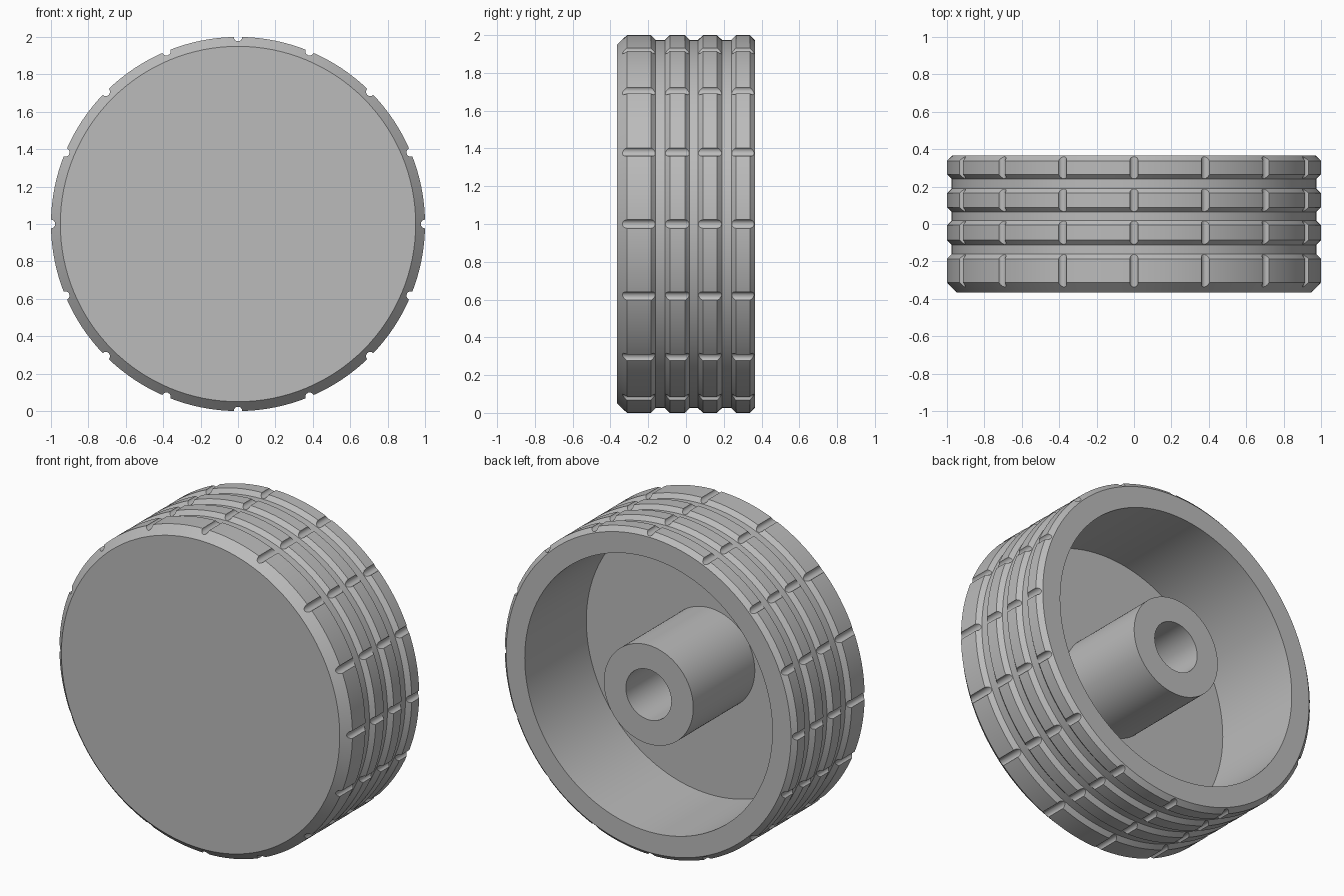
import bpy, bmesh, math
from mathutils import Matrix, Vector

cube = bpy.data.objects.get("Cube")
if cube:
    bpy.data.objects.remove(cube)

HALF = 0.365       # half the wheel width
GROOVE_R = 0.975   # radius at the bottom of the tread grooves
FLOOR_Y = -0.235   # inner face of the closed front
SEGMENTS = 128
NOTCHES = 16
AXLE = Vector((0, 0, 1))


def new_object(name, bm):
    mesh = bpy.data.meshes.new(name)
    bm.to_mesh(mesh)
    bm.free()
    obj = bpy.data.objects.new(name, mesh)
    bpy.context.collection.objects.link(obj)
    return obj


def lathe(name, profile):
    """Spin (radius, y) points around the axle."""
    bm = bmesh.new()
    verts = [bm.verts.new((r, y, 1)) for r, y in profile]
    edges = [bm.edges.new(pair) for pair in zip(verts, verts[1:])]
    bmesh.ops.spin(bm, geom=verts + edges, cent=AXLE, axis=(0, 1, 0),
                   angle=math.tau, steps=SEGMENTS, use_merge=True)
    bmesh.ops.remove_doubles(bm, verts=bm.verts, dist=0.0001)
    bmesh.ops.recalc_face_normals(bm, faces=bm.faces)
    return new_object(name, bm)


# Wheel profile: closed front, four tread bands, open back, hub and bore
profile = [(0, -HALF), (0.95, -HALF)]
for start, end in [(-0.313, -0.186), (-0.086, -0.006), (0.089, 0.165), (0.265, 0.338)]:
    if start > -0.3:
        profile.append((GROOVE_R, start - 0.025))
    profile += [(1, start), (1, end), (GROOVE_R, min(end + 0.025, HALF))]
profile[-1] = (GROOVE_R - 0.003, HALF)
profile += [(0.845, HALF), (0.845, FLOOR_Y), (0.305, FLOOR_Y),
            (0.305, HALF), (0.155, HALF), (0.155, FLOOR_Y), (0, FLOOR_Y)]
wheel = lathe("wheel", profile)

# Round notches across the tread
bm = bmesh.new()
for i in range(NOTCHES):
    a = math.tau * i / NOTCHES
    place = (Matrix.Translation((math.cos(a), 0, 1 + math.sin(a)))
             @ Matrix.Rotation(math.pi / 2, 4, "X"))
    bmesh.ops.create_cone(bm, cap_ends=True, segments=18, radius1=0.023,
                          radius2=0.023, depth=1, matrix=place)
cutter = new_object("notch_cutter", bm)
cutter.hide_render = True

cut = wheel.modifiers.new("notches", "BOOLEAN")
cut.operation = "DIFFERENCE"
cut.solver = "EXACT"
cut.object = cutter
bpy.context.view_layer.objects.active = wheel
wheel.select_set(True)
bpy.ops.object.modifier_apply(modifier=cut.name)
bpy.data.objects.remove(cutter)

# Plain grey finish
grey = bpy.data.materials.new("grey")
grey.use_nodes = True
colour = (0.5, 0.5, 0.5, 1)
grey.diffuse_color = colour
grey.node_tree.nodes["Principled BSDF"].inputs["Base Color"].default_value = colour
wheel.data.materials.clear()
wheel.data.materials.append(grey)
bpy.ops.object.shade_smooth_by_angle(angle=math.radians(30))
